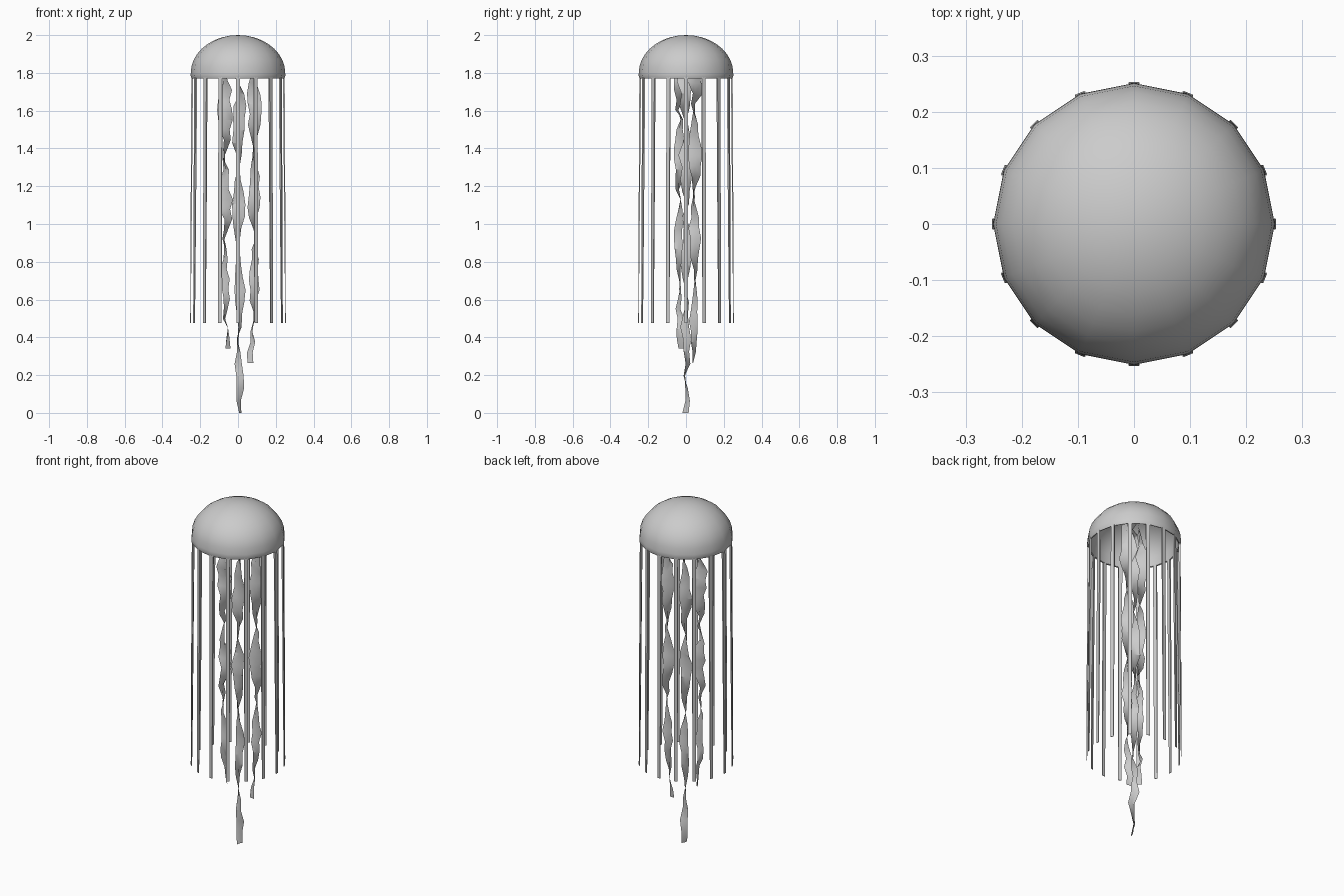
import bpy, math, random

if "Cube" in bpy.data.objects:
    bpy.data.objects.remove(bpy.data.objects["Cube"])

random.seed(4)
SIDES = 16


def make_object(name, verts, faces, smooth=None):
    mesh = bpy.data.meshes.new(name)
    mesh.from_pydata(verts, [], faces)
    mesh.update()
    ob = bpy.data.objects.new(name, mesh)
    bpy.context.collection.objects.link(ob)
    if smooth:
        bpy.ops.object.select_all(action='DESELECT')
        ob.select_set(True)
        bpy.context.view_layer.objects.active = ob
        bpy.ops.object.shade_smooth_by_angle(angle=math.radians(smooth))
    return ob


# Bell: 16-sided thin dome, outer skin, rolled lip, then hollow underside
def dome(radius, base, height, steps=9):
    return [(radius * math.cos(i / steps * math.pi / 2),
             base + height * math.sin(i / steps * math.pi / 2)) for i in range(steps)]


profile = dome(0.25, 1.80, 0.20)[::-1] + [(0.251, 1.785), (0.246, 1.77), (0.239, 1.772)]
profile += dome(0.236, 1.79, 0.195)
verts, faces = [(0, 0, 2.0)], []
for r, z in profile:
    for k in range(SIDES):
        a = 2 * math.pi * k / SIDES
        verts.append((r * math.cos(a), r * math.sin(a), z))
verts.append((0, 0, 1.985))
last = len(verts) - 1
for k in range(SIDES):
    n = (k + 1) % SIDES
    faces.append((0, 1 + k, 1 + n))
    for j in range(len(profile) - 1):
        p, q = 1 + j * SIDES, 1 + (j + 1) * SIDES
        faces.append((p + k, q + k, q + n, p + n))
    end = 1 + (len(profile) - 1) * SIDES
    faces.append((end + k, last, end + n))
make_object("bell", verts, faces, 50)

# Tentacles: one thin strip below each corner of the rim, tapering in depth
for k in range(SIDES):
    a = 2 * math.pi * k / SIDES
    c, s = math.cos(a), math.sin(a)
    verts = []
    for z, r0, r1, w in ((1.79, 0.238, 0.247, 0.010), (1.0, 0.245, 0.251, 0.010),
                         (0.475, 0.250, 0.253, 0.009)):
        for r, t in ((r0, -w), (r1, -w), (r1, w), (r0, w)):
            verts.append((r * c - t * s, r * s + t * c, z))
    faces = [(0, 1, 2, 3), (11, 10, 9, 8)]
    for j in (0, 4):
        faces += [(j + i, j + 4 + i, j + 4 + (i + 1) % 4, j + (i + 1) % 4) for i in range(4)]
    make_object(f"tentacle_{k + 1}", verts, faces)


# Oral arms: twisted frilly ribbons standing in a diagonal row
def oral_arm(name, x, y, top, bottom, phase):
    steps = 30
    verts, faces = [], []
    for i in range(steps + 1):
        t = i / steps
        z = top + (bottom - top) * t
        ang = math.radians(135) + math.pi * (1.19 + phase - z) / 0.45
        half = 0.045 * (1 - t) + 0.018 * t
        spread = min(1, (1 - t) * 2 + 0.75)
        cx = x * spread + random.uniform(-0.007, 0.007)
        cy = y * spread + random.uniform(-0.007, 0.007)
        for side in (-1, 0, 1):
            h = side * half * random.uniform(0.65, 1.15)
            fold = 0.012 * math.sin(i * 1.9) * abs(side) * (1 - 0.5 * t)
            verts.append((cx + h * math.cos(ang) - fold * math.sin(ang),
                          cy + h * math.sin(ang) + fold * math.cos(ang), z))
    for i in range(steps):
        for j in (0, 1):
            p = i * 3 + j
            faces.append((p, p + 1, p + 4, p + 3))
    make_object(name, verts, faces, 40)


oral_arm("oral_arm_left", -0.065, -0.035, 1.92, 0.34, 0.05)
oral_arm("oral_arm_centre", 0.005, 0.0, 1.95, 0.0, 0.0)
oral_arm("oral_arm_right", 0.085, 0.045, 1.91, 0.265, 0.07)
